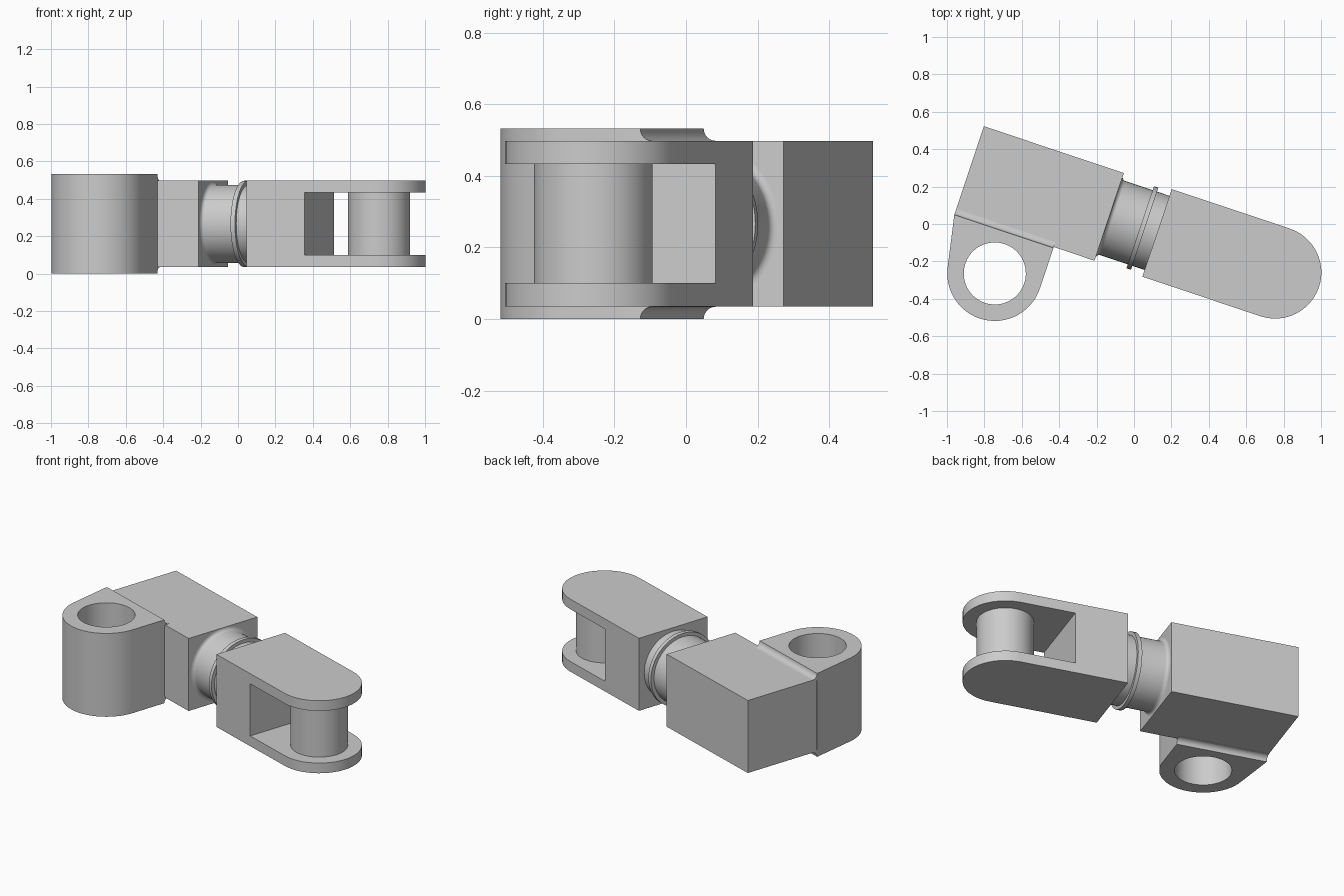
import bpy, bmesh
from math import sin, cos, pi, radians, acos, atan2, hypot
from mathutils import Matrix, Vector

cube = bpy.data.objects.get("Cube")
if cube:
    bpy.data.objects.remove(cube, do_unlink=True)

TILT = Matrix.Rotation(radians(-18.5), 4, 'Z')   # whole link lies along a tilted axis
MID = 0.266                                      # height of the axis
SIDE = -0.006                                    # sideways offset of the axis
HALF = 0.247                                     # half width of the blocks
LOW, HIGH = 0.035, 0.498                         # bottom and top of the blocks
TOP = 2 * MID

grey = bpy.data.materials.new("plain grey")
grey.use_nodes = True
grey.diffuse_color = (0.6, 0.6, 0.6, 1)
grey.node_tree.nodes["Principled BSDF"].inputs["Base Color"].default_value = (0.6, 0.6, 0.6, 1)


def finish(name, bm):
    bmesh.ops.recalc_face_normals(bm, faces=bm.faces)
    mesh = bpy.data.meshes.new(name)
    bm.to_mesh(mesh)
    bm.free()
    mesh.materials.append(grey)
    obj = bpy.data.objects.new(name, mesh)
    bpy.context.collection.objects.link(obj)
    return obj


def extrude(name, outline, offset):
    """Solid from a closed 3D outline pushed along an offset."""
    bm = bmesh.new()
    face = bm.faces.new([bm.verts.new(p) for p in outline])
    new = bmesh.ops.extrude_face_region(bm, geom=[face])["geom"]
    moved = [g for g in new if isinstance(g, bmesh.types.BMVert)]
    bmesh.ops.translate(bm, verts=moved, vec=offset)
    return finish(name, bm)


def prism(name, outline, z0, z1):
    return extrude(name, [(u, v, z0) for u, v in outline], (0, 0, z1 - z0))


def box(name, u0, u1, v0, v1, z0, z1):
    return prism(name, [(u0, v0), (u1, v0), (u1, v1), (u0, v1)], z0, z1)


def arc(c, r, a0, a1, n):
    return [(c[0] + r * cos(a0 + (a1 - a0) * i / n),
             c[1] + r * sin(a0 + (a1 - a0) * i / n)) for i in range(n + 1)]


def disc(name, c, r, z0, z1):
    return prism(name, arc(c, r, 0, 2 * pi, 48)[:-1], z0, z1)


def cut(obj, cutter):
    """Subtract the cutter, bake the result and drop the cutter."""
    mod = obj.modifiers.new("cut", 'BOOLEAN')
    mod.operation, mod.solver, mod.object = 'DIFFERENCE', 'EXACT', cutter
    graph = bpy.context.evaluated_depsgraph_get()
    mesh = bpy.data.meshes.new_from_object(obj.evaluated_get(graph))
    obj.modifiers.clear()
    obj.data = mesh
    bpy.data.objects.remove(cutter, do_unlink=True)


def lathe(name, profile, steps=64):
    """Solid of revolution around the link axis, from (u, radius) points."""
    bm = bmesh.new()
    rings = [[bm.verts.new((u, SIDE + r * cos(2 * pi * i / steps), MID + r * sin(2 * pi * i / steps)))
              for i in range(steps)] for u, r in profile]
    for a, b in zip(rings, rings[1:]):
        for i in range(steps):
            j = (i + 1) % steps
            bm.faces.new((a[i], a[j], b[j], b[i]))
    bm.faces.new(rings[0])
    bm.faces.new(rings[-1])
    return finish(name, bm)


# Rear block
BACK, FRONT = -0.927, -0.138
parts = [box("rear_block", BACK, FRONT, SIDE - HALF, SIDE + HALF, LOW, HIGH)]

# Eye with one straight side and one tangent side running to the block corner
eye_c, eye_r, seam = (-0.622, -0.487), 0.254, -0.258
du, dv = BACK - eye_c[0], seam - eye_c[1]
tangent = atan2(dv, du) + acos(eye_r / hypot(du, dv))
outline = [(BACK, seam)] + arc(eye_c, eye_r, tangent, 2 * pi, 28) + [(eye_c[0] + eye_r, seam)]
eye = prism("eye", outline, 0, TOP)
cut(eye, disc("eye_cutter", eye_c, 0.166, -0.1, TOP + 0.1))
parts.append(eye)

# Concave fillets blending the eye into the block, above and below
step = TOP - HIGH
curve = arc((seam + step, TOP), step, pi, 1.5 * pi, 6)
for name, flip in (("upper_fillet", False), ("lower_fillet", True)):
    section = curve + [(seam + step, HIGH - 0.01), (seam, HIGH - 0.01)]
    pts = [(BACK, v, TOP - z if flip else z) for v, z in section]
    parts.append(extrude(name, pts, (eye_c[0] + eye_r - BACK, 0, 0)))

# Neck flaring into the rear block, with a thin collar
flare = arc((FRONT + 0.022, 0.231), 0.022, pi, 1.5 * pi, 6)
parts.append(lathe("neck", [(FRONT - 0.01, 0.231)] + flare + [(0.14, 0.209)]))
parts.append(lathe("collar", [(0.037, 0.205), (0.037, 0.231), (0.062, 0.231), (0.062, 0.205)]))

# Fork with a rounded end and a slot
ROOT, pin_c = 0.132, (0.798, SIDE)
outline = [(ROOT, SIDE + HALF), (ROOT, SIDE - HALF)] + arc(pin_c, HALF, -pi / 2, pi / 2, 24)
fork = prism("fork", outline, LOW, HIGH)
cut(fork, box("slot_cutter", 0.46, 1.3, -0.5, 0.5, 0.1, 0.433))
parts.append(fork)

# Pin across the fork
parts.append(disc("pin", pin_c, 0.166, 0.09, 0.443))

# Tilt the link and smooth the round surfaces
bpy.ops.object.select_all(action='DESELECT')
for obj in parts:
    obj.data.transform(TILT)
    obj.select_set(True)
bpy.context.view_layer.objects.active = parts[0]
bpy.ops.object.shade_smooth_by_angle(angle=radians(30))
